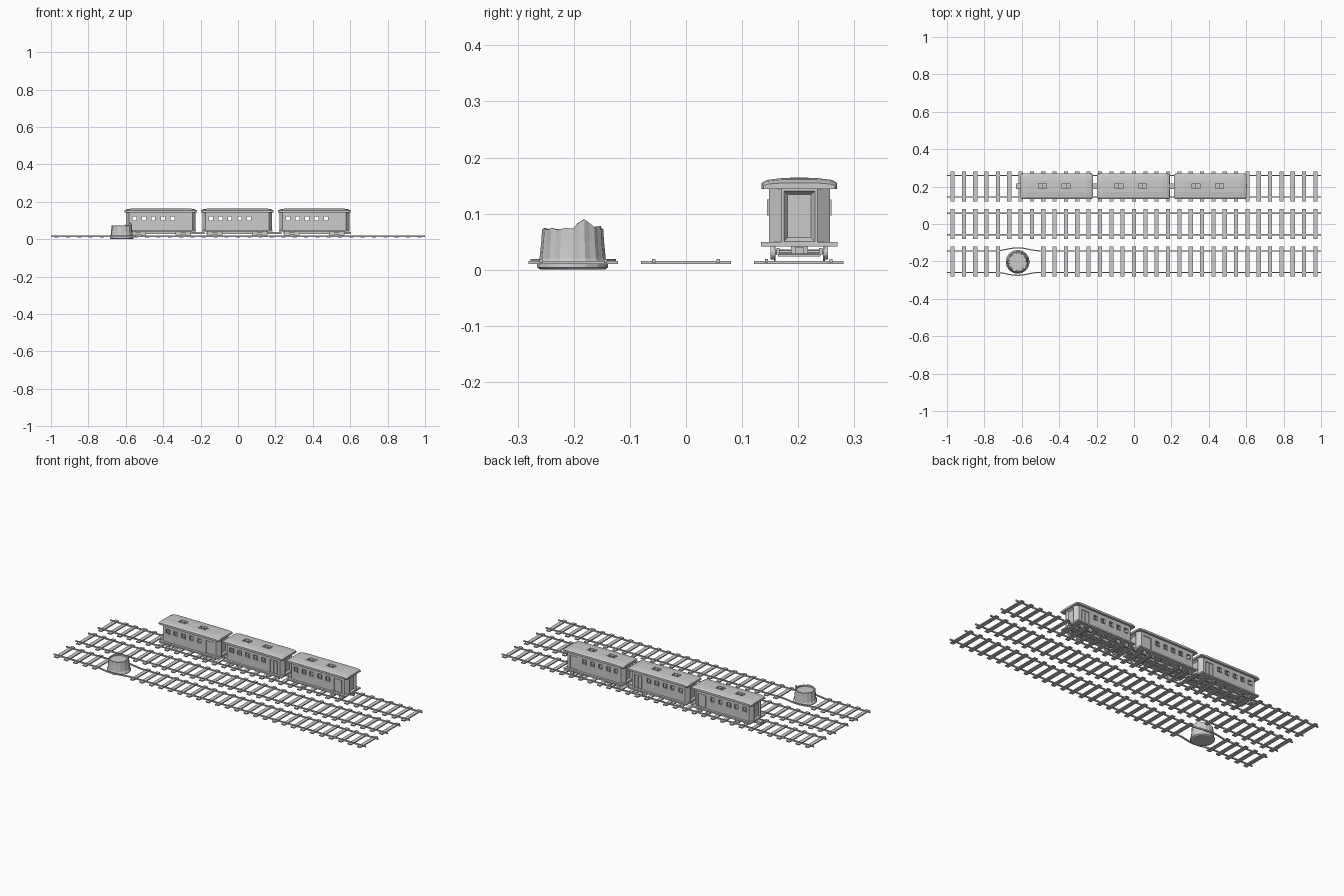
import bpy, bmesh, math
from mathutils import Matrix, Vector

if "Cube" in bpy.data.objects:
    bpy.data.objects.remove(bpy.data.objects["Cube"])


def box(bm, c, s):
    m = Matrix.Translation(Vector(c)) @ Matrix.Diagonal((*s, 1))
    bmesh.ops.create_cube(bm, size=1, matrix=m)


def cyl_y(bm, c, r, depth, n=16):
    m = Matrix.Translation(Vector(c)) @ Matrix.Rotation(math.pi / 2, 4, 'X')
    bmesh.ops.create_cone(bm, cap_ends=True, segments=n, radius1=r, radius2=r, depth=depth, matrix=m)


def loft(bm, rings, caps=True):
    vs = [[bm.verts.new(p) for p in ring] for ring in rings]
    n = len(vs[0])
    for a, b in zip(vs, vs[1:]):
        for i in range(n):
            bm.faces.new((a[i], a[(i + 1) % n], b[(i + 1) % n], b[i]))
    if caps:
        bm.faces.new(vs[0][::-1])
        bm.faces.new(vs[-1])
    bmesh.ops.recalc_face_normals(bm, faces=bm.faces)


def make(name, bm, loc=(0, 0, 0)):
    me = bpy.data.meshes.new(name)
    bm.to_mesh(me)
    bm.free()
    ob = bpy.data.objects.new(name, me)
    ob.location = loc
    bpy.context.collection.objects.link(ob)
    return ob


def cut(ob, *cutters):
    for c in cutters:
        c.hide_render = True
        m = ob.modifiers.new("cut", 'BOOLEAN')
        m.operation, m.solver, m.object = 'DIFFERENCE', 'EXACT', c
    bpy.context.view_layer.update()
    dg = bpy.context.evaluated_depsgraph_get()
    me = bpy.data.meshes.new_from_object(ob.evaluated_get(dg))
    ob.modifiers.clear()
    ob.data = me
    for c in cutters:
        bpy.data.objects.remove(c)


# Tracks: sleepers and rails, one track bends round the stump
SX, SY = -0.622, -0.202
for name, ty in (("rear", 0.201), ("middle", 0.0), ("front", -0.201)):
    bm = bmesh.new()
    for i in range(33):
        x = -0.97 + i * 1.94 / 32
        if name == "front" and abs(x - SX) < 0.09:
            continue
        box(bm, (x, ty, 0.0128), (0.022, 0.16, 0.006))
    make(name + "_sleepers", bm)
    bm = bmesh.new()
    for s in (-1, 1):
        xs = [-1, 1]
        if name == "front":
            xs = [-1] + [SX - 0.12 + 0.015 * k for k in range(17)] + [1]
        rings = []
        for x in xs:
            d = abs(x - SX)
            b = 0.016 * (0.5 + 0.5 * math.cos(math.pi * d / 0.12)) if name == "front" and d < 0.12 else 0
            y = ty + s * (0.0575 + b)
            rings.append([(x, y + dy, z) for dy, z in
                          ((-0.003, 0.012), (0.003, 0.012), (0.003, 0.0195), (-0.003, 0.0195))])
        loft(bm, rings)
    make(name + "_rails", bm)

# Tree stump with splintered rim and sunken top
N = 32
bm = bmesh.new()
rings = []
for r, z, rim in ((0.057, 0, 0), (0.063, 0.004, 0), (0.0625, 0.011, 0), (0.058, 0.02, 0), (0.055, 0.05, 0),
                  (0.0535, 0.073, 1), (0.047, 0.072, 1), (0.046, 0.066, 0)):
    ring = []
    for k in range(N):
        a = 2 * math.pi * k / N
        bark = 0.001 * (-1) ** k if 0.01 < z else 0
        j = 0
        if rim:
            j = 0.019 * max(0, 1 - abs(k - 2) / 2) + 0.006 * max(0, 1 - abs(k - 5) / 2) \
                + 0.002 * math.sin(k * 2.3)
        ring.append((SX + (r + bark) * math.cos(a), SY + (r + bark) * math.sin(a), z + j))
    rings.append(ring)
loft(bm, rings)
stump = make("tree_stump", bm)

# Carriage body: chamfered plan, recessed end doors, hollow inside
parts = []
WIN = (-0.14, -0.09, -0.04, 0.012, 0.063)


def plan(x, c, y, e, z):
    return [(x, -e, z), (x, e, z), (c, y, z), (-c, y, z), (-x, e, z), (-x, -e, z), (-c, -y, z), (c, -y, z)]


bm = bmesh.new()
loft(bm, [plan(0.187, 0.17, 0.0545, 0.032, z) for z in (0.046, 0.145)])
for s in (-1, 1):
    f = [f for f in bm.faces if f.normal.x * s > 0.95]
    bmesh.ops.inset_region(bm, faces=f, thickness=0.006)
    bmesh.ops.inset_region(bm, faces=f, thickness=0.010, depth=-0.010)
body = make("carriage_body", bm)
bm = bmesh.new()
loft(bm, [plan(0.17, 0.158, 0.0465, 0.032, z) for z in (0.051, 0.16)])
cavity = make("cavity_cutter", bm)
bm = bmesh.new()
for x in WIN:
    box(bm, (x, 0, 0.111), (0.021, 0.2, 0.022))
for s in (-1, 1):
    box(bm, (0.13, s * 0.056, 0.089), (0.05, 0.012, 0.076))
openings = make("opening_cutter", bm)
cut(body, cavity, openings)
parts.append(body)

# Window frames and side door trim
bm = bmesh.new()
for s in (-1, 1):
    for x in WIN:
        for t in (-1, 1):
            box(bm, (x + t * 0.012, s * 0.055, 0.111), (0.003, 0.005, 0.028))
            box(bm, (x, s * 0.055, 0.111 + t * 0.0125), (0.021, 0.005, 0.003))
    for t in (-1, 1):
        box(bm, (0.13 + t * 0.0115, s * 0.0508, 0.089), (0.018, 0.003, 0.07))
parts.append(make("window_frames", bm))

# Roof: shallow arch with lowered ends and two skylight openings
half = ((0.067, 0.144), (0.067, 0.155), (0.058, 0.160), (0.03, 0.1635))
prof = [(y, z) for y, z in half] + [(-y, z) for y, z in half[::-1]]
bm = bmesh.new()
stations = ((0.193, 0.95, 0.55), (0.18, 1, 0.85), (0.16, 1, 1))
stations = stations + tuple((-x, s, k) for x, s, k in stations[::-1])
loft(bm, [[(x, y * s, 0.144 + (z - 0.144) * k) for y, z in prof] for x, s, k in stations])
roof = make("carriage_roof", bm)
bm = bmesh.new()
for x in (-0.077, 0.05):
    box(bm, (x, 0, 0.15), (0.046, 0.03, 0.08))
cut(roof, make("skylight_cutter", bm))
parts.append(roof)
bm = bmesh.new()
for x in (-0.077, 0.05):
    for t in (-1, 1):
        box(bm, (x + t * 0.023, 0, 0.160), (0.003, 0.033, 0.009))
        box(bm, (x, t * 0.015, 0.160), (0.046, 0.003, 0.009))
    box(bm, (x, 0, 0.156), (0.003, 0.03, 0.004))
parts.append(make("skylight_frames", bm))

# Floor plate, centre sill and couplers
bm = bmesh.new()
box(bm, (0, 0, 0.0455), (0.376, 0.136, 0.008))
box(bm, (0, 0, 0.035), (0.33, 0.03, 0.014))
parts.append(make("floor_frame", bm))
bm = bmesh.new()
box(bm, (-0.197, 0, 0.034), (0.042, 0.03, 0.012))
box(bm, (0.18, 0, 0.034), (0.03, 0.016, 0.012))
parts.append(make("couplers", bm))

# Bogies: wheels, axles, side frames
bm = bmesh.new()
for b in (-0.12, 0.12):
    for w in (-0.027, 0.027):
        cyl_y(bm, (b + w, 0, 0.031), 0.004, 0.1, 8)
        for s in (-1, 1):
            cyl_y(bm, (b + w, s * 0.0485, 0.031), 0.013, 0.006)
            cyl_y(bm, (b + w, s * 0.044, 0.031), 0.0155, 0.003)
    for s in (-1, 1):
        box(bm, (b, s * 0.038, 0.033), (0.08, 0.006, 0.012))
    box(bm, (b, 0, 0.03), (0.022, 0.076, 0.012))
parts.append(make("bogies", bm))

# Place three carriages sharing the same meshes
for i, cx in enumerate((-0.413, -0.004, 0.408)):
    for p in parts:
        ob = p if i == 0 else p.copy()
        if i:
            bpy.context.collection.objects.link(ob)
        ob.location = (cx, 0.202, 0)
